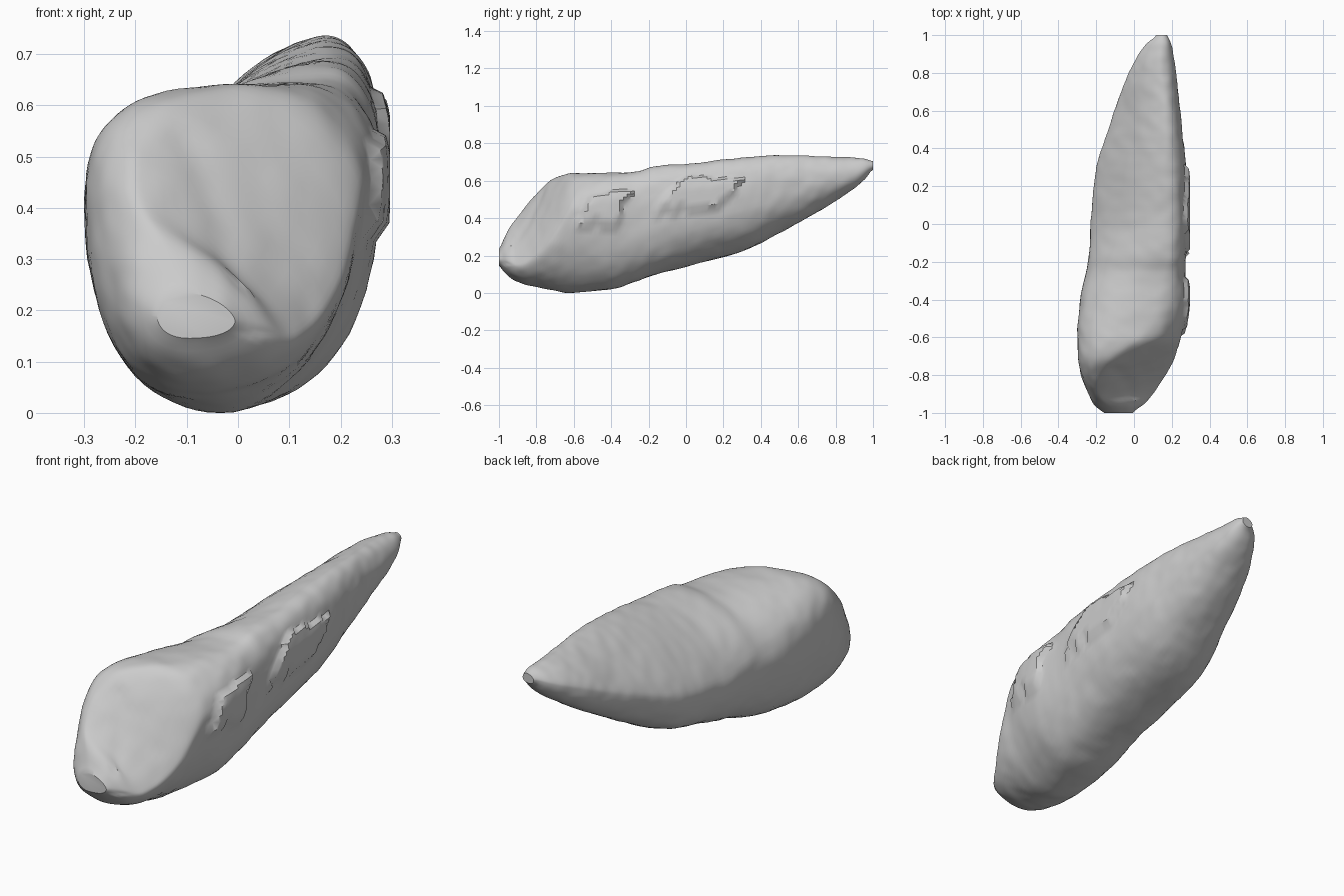
import bpy, bmesh, math
from mathutils import Vector, noise

if "Cube" in bpy.data.objects:
    bpy.data.objects.remove(bpy.data.objects["Cube"])

# Outline stations: y, left x, right x, bottom z, top z
OUTLINE = [
    (-1.0, -.14, -.02, .16, .21), (-.985, -.18, .015, .125, .27), (-.95, -.217, .06, .09, .345),
    (-.9, -.24, .10, .06, .41), (-.8, -.28, .17, .03, .535), (-.7, -.297, .22, .01, .618),
    (-.6, -.30, .25, .0, .642), (-.4, -.285, .278, .02, .642), (-.25, -.25, .272, .065, .65),
    (-.18, -.24, .275, .09, .677), (0, -.23, .28, .14, .69), (.3, -.20, .276, .22, .725),
    (.5, -.135, .255, .32, .738), (.8, -.03, .222, .49, .728), (.95, .06, .20, .60, .72),
    (1.0, .125, .17, .665, .70)]
# Section character: y, ridge and keel position (across), left and right bulge height (up),
# fullness of the upper left, upper right and lower right quadrants
SHAPE = [(-1, .4, .45, .5, .4, 1.8, 1.6, 2), (-.9, .15, .48, .55, .25, 2.2, 1.25, 1.8),
         (-.8, .2, .48, .6, .34, 2.5, 1.25, 1.8), (-.7, .36, .5, .64, .5, 2.6, 1.4, 1.8),
         (-.6, .58, .5, .65, .68, 2.6, 1.8, 1.9), (-.4, .7, .5, .6, .7, 2.3, 2.4, 2.3),
         (-.2, .77, .45, .51, .66, 1.8, 2.5, 2.5), (0, .78, .4, .42, .64, 1.5, 2.5, 2.4),
         (.5, .78, .38, .38, .6, 1.35, 2.3, 2.3), (1, .6, .45, .5, .5, 1.6, 2, 2)]
RINGS, SIDES = 120, 80


def sample(table, y):
    """Monotone cubic interpolation of every column of a table."""
    i = 0
    while i < len(table) - 2 and y > table[i + 1][0]:
        i += 1
    slope = lambda k, c: (table[k + 1][c] - table[k][c]) / (table[k + 1][0] - table[k][0])

    def tangent(k, c):
        if k == 0:
            return slope(0, c)
        if k == len(table) - 1:
            return slope(k - 1, c)
        a, b = slope(k - 1, c), slope(k, c)
        return 2 * a * b / (a + b) if a * b > 0 else 0
    h = table[i + 1][0] - table[i][0]
    t = (y - table[i][0]) / h
    return [(2*t**3 - 3*t*t + 1) * table[i][c] + (3*t*t - 2*t**3) * table[i + 1][c]
            + h * ((t**3 - 2*t*t + t) * tangent(i, c) + (t**3 - t*t) * tangent(i + 1, c))
            for c in range(1, len(table[0]))]


def section_point(y, a):
    """Lopsided superellipse; each quadrant has its own size and fullness."""
    left, right, bottom, top = sample(OUTLINE, y)
    ridge, keel, lh, rh, up_l, up_r, low_r = sample(SHAPE, y)
    c, s = math.cos(a), math.sin(a)
    px = left + (right - left) * (ridge if s > 0 else keel)
    pz = bottom + (top - bottom) * (rh if c > 0 else lh)
    if s > 0:
        n = up_r if c > 0 else up_l
    else:
        n = low_r if c > 0 else 2.3
    rx = right - px if c > 0 else px - left
    rz = top - pz if s > 0 else pz - bottom
    return Vector((px + math.copysign(abs(c) ** (2 / n), c) * rx, y,
                   pz + math.copysign(abs(s) ** (2 / n), s) * rz))


def in_flake(p):
    """Raised flat flakes on the right flank."""
    w = .03 * noise.noise(p * 12)
    first = abs(p.y + .44 + (p.z - .45) * -.5) < .10 + w and abs(p.z - .45) < .085 + w
    second = abs(p.y - .07 - (p.z - .52) * .8) < .17 + w and abs(p.z - .53) < .09 + w
    return p.x > .2 and (first or second)


# Stone body lofted from rings
bm = bmesh.new()
rings = []
for i in range(RINGS):
    u = i / (RINGS - 1)
    y = .6 * (2 * u - 1) - .4 * math.cos(math.pi * u)
    rings.append([bm.verts.new(section_point(y, 2 * math.pi * j / SIDES)) for j in range(SIDES)])
for r, q in zip(rings, rings[1:]):
    for j in range(SIDES):
        k = (j + 1) % SIDES
        bm.faces.new((r[j], r[k], q[k], q[j]))
bm.faces.new(rings[0])
bm.faces.new(rings[-1])
bmesh.ops.recalc_face_normals(bm, faces=bm.faces)
for _ in range(5):  # soften quadrant joints
    bmesh.ops.smooth_vert(bm, verts=bm.verts, factor=.5,
                          use_axis_x=True, use_axis_y=False, use_axis_z=True)
bm.normal_update()

# Weathering: soft lumps, a diagonal crease on the front face, raised flakes
for v in bm.verts:
    p, nrm = v.co.copy(), v.normal.copy()
    d = .004 * noise.noise(p * 7) + .003 * noise.noise(p * 18)
    if p.y < -.55 and .15 < p.z < .55 and nrm.y < -.3:
        off = p.x - (.04 - .36 * (p.z - .15))
        d -= .005 * math.exp(-(off / .03) ** 2)
    v.co = p + nrm * d
    if in_flake(p):
        v.co.x = max(v.co.x, min(.297, v.co.x + .02))
    v.co.z = max(0, v.co.z)
    v.co.y = max(-1, min(1, v.co.y))

mesh = bpy.data.meshes.new("stone")
bm.to_mesh(mesh)
bm.free()
stone = bpy.data.objects.new("stone", mesh)
bpy.context.collection.objects.link(stone)
bpy.context.view_layer.objects.active = stone
stone.select_set(True)
bpy.ops.object.shade_smooth_by_angle(angle=math.radians(35))
